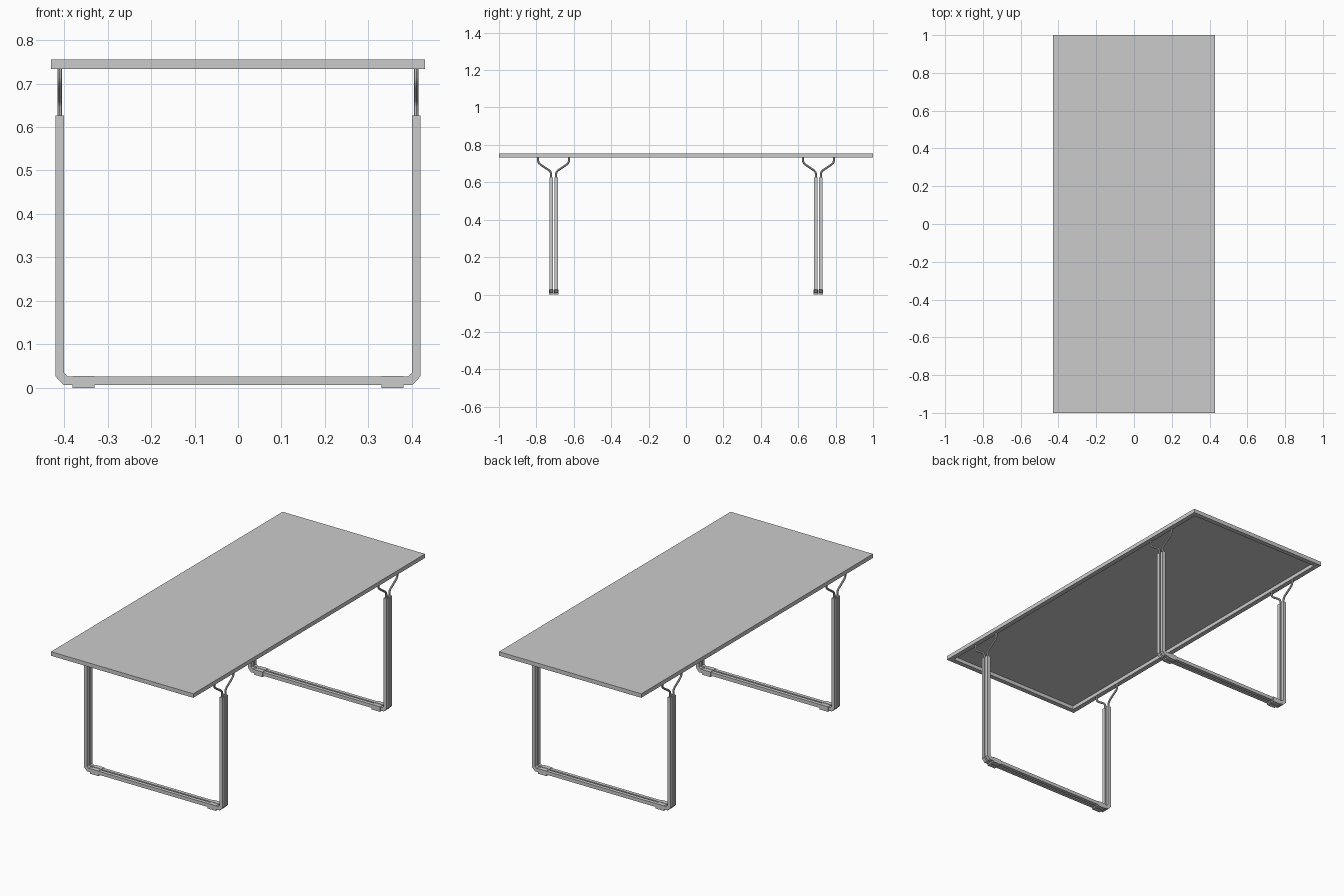
import bpy, bmesh

if "Cube" in bpy.data.objects:
    bpy.data.objects.remove(bpy.data.objects["Cube"])

LEG_Y = 0.708      # centre of each leg frame
PAIR = 0.0135      # half spacing of the twin tubes


def make_mesh(name, bm):
    bmesh.ops.recalc_face_normals(bm, faces=bm.faces)
    me = bpy.data.meshes.new(name)
    bm.to_mesh(me)
    bm.free()
    ob = bpy.data.objects.new(name, me)
    bpy.context.collection.objects.link(ob)
    return ob


def box(bm, x0, x1, y0, y1, z0, z1):
    vs = bmesh.ops.create_cube(bm, size=1)["verts"]
    for v in vs:
        v.co.x = x0 if v.co.x < 0 else x1
        v.co.y = y0 if v.co.y < 0 else y1
        v.co.z = z0 if v.co.z < 0 else z1


def bent_tube(name, y):
    # U-shaped square tube: chamfered outline in xz, extruded along y
    outer = [(0.419, 0.626), (0.419, 0.026), (0.401, 0.007)]
    inner = [(0.391, 0.026), (0.400, 0.035), (0.400, 0.626)]
    right = outer + inner
    outline = [(-x, z) for x, z in outer] + outer[::-1]
    outline += inner[::-1] + [(-x, z) for x, z in inner]
    bm = bmesh.new()
    face = bm.faces.new([bm.verts.new((x, y - 0.0095, z)) for x, z in outline])
    ext = bmesh.ops.extrude_face_region(bm, geom=[face])["geom"]
    verts = [g for g in ext if isinstance(g, bmesh.types.BMVert)]
    bmesh.ops.translate(bm, verts=verts, vec=(0, 0.019, 0))
    bmesh.ops.triangulate(bm, faces=[f for f in bm.faces if len(f.verts) > 4])
    make_mesh(name, bm)


def rod(name, pts):
    cu = bpy.data.curves.new(name, 'CURVE')
    cu.dimensions = '3D'
    cu.bevel_depth = 0.0055
    cu.bevel_resolution = 2
    cu.use_fill_caps = True
    sp = cu.splines.new('POLY')
    sp.points.add(len(pts) - 1)
    for p, co in zip(sp.points, pts):
        p.co = (*co, 1)
    ob = bpy.data.objects.new(name, cu)
    bpy.context.collection.objects.link(ob)
    bpy.ops.object.select_all(action='DESELECT')
    ob.select_set(True)
    bpy.context.view_layer.objects.active = ob
    bpy.ops.object.convert(target='MESH')
    bpy.ops.object.shade_smooth_by_angle()


# Table top: slab with a deep recess underneath, leaving a rim
bm = bmesh.new()
box(bm, -0.43, 0.43, -1, 1, 0.733, 0.755)
bm.normal_update()
under = [f for f in bm.faces if f.normal.z < -0.5]
bmesh.ops.inset_region(bm, faces=under, thickness=0.037)
bmesh.ops.inset_region(bm, faces=under, thickness=0.0001)
bmesh.ops.translate(bm, verts=under[0].verts, vec=(0, 0, 0.02))
make_mesh("table_top", bm)

# Forked rod profile (sideways offset, height)
FORK = [(PAIR, 0.60), (PAIR, 0.645), (0.016, 0.655), (0.024, 0.664),
        (0.066, 0.692), (0.078, 0.702), (0.083, 0.714), (0.083, 0.735)]

for end, sy in (("front", -1), ("back", 1)):
    for tube, s in (("a", -1), ("b", 1)):
        cy = sy * LEG_Y + s * PAIR
        bent_tube(f"{end}_leg_tube_{tube}", cy)
        for side, sx in (("left", -1), ("right", 1)):
            # Rods that splay out to the rim
            rod(f"{end}_{side}_rod_{tube}",
                [(sx * 0.41, sy * LEG_Y + s * o, z) for o, z in FORK])
            # Floor pads wrapped around the bottom bar
            bm = bmesh.new()
            x0, x1 = sorted((sx * 0.33, sx * 0.38))
            box(bm, x0, x1, cy - 0.012, cy + 0.012, 0, 0.028)
            make_mesh(f"{end}_{side}_foot_pad_{tube}", bm)
